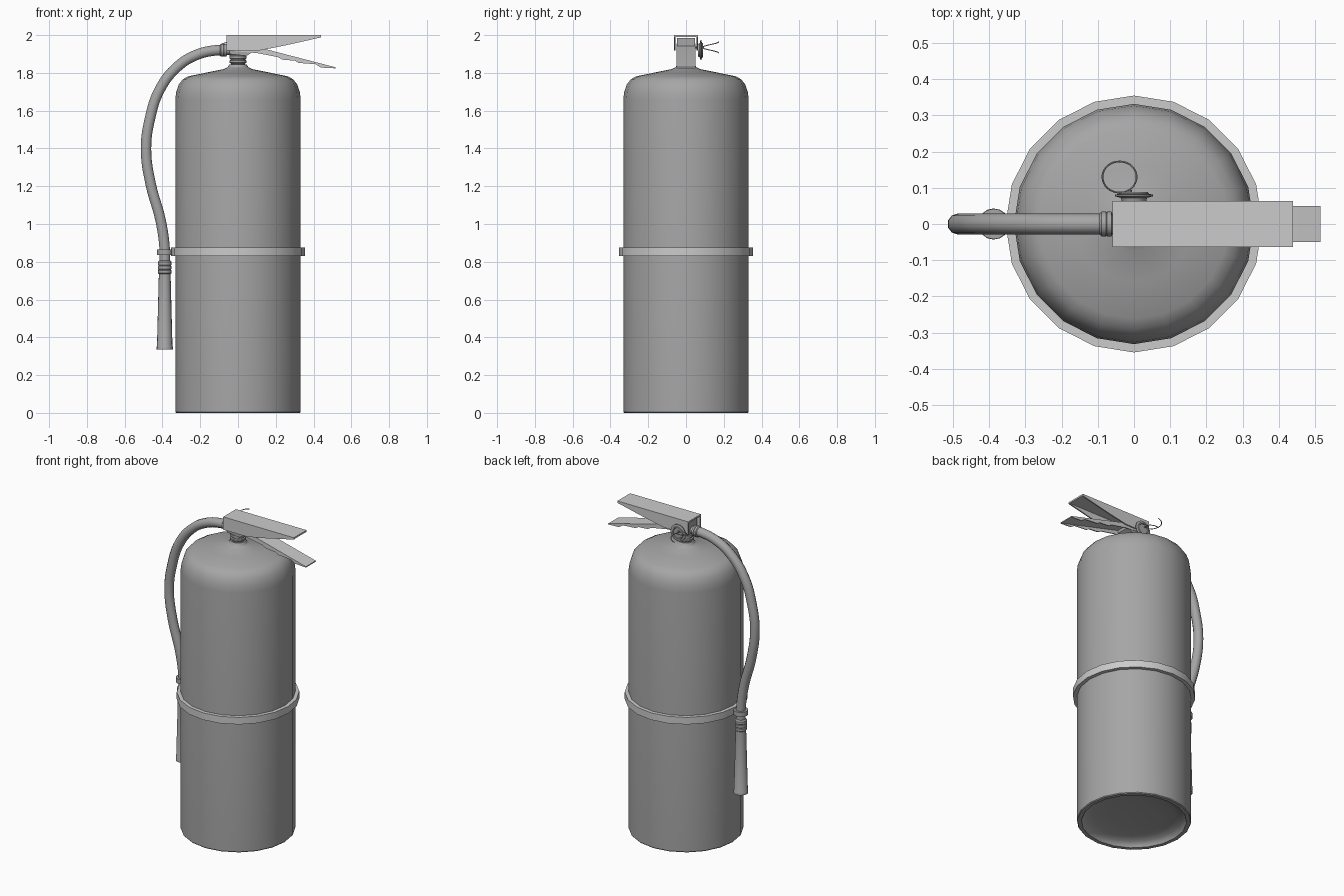
import bpy, bmesh, math
from mathutils import Matrix, Vector

if "Cube" in bpy.data.objects:
    bpy.data.objects.remove(bpy.data.objects["Cube"])


def grey(name, v):
    m = bpy.data.materials.new(name)
    m.diffuse_color = (v, v, v, 1)
    m.use_nodes = True
    m.node_tree.nodes["Principled BSDF"].inputs["Base Color"].default_value = m.diffuse_color
    return m


DARK = grey("dark_paint", .38)
MID = grey("strap_metal", .62)


def finish(name, bm, mat=None, angle=32):
    bmesh.ops.recalc_face_normals(bm, faces=bm.faces)
    me = bpy.data.meshes.new(name)
    bm.to_mesh(me)
    bm.free()
    ob = bpy.data.objects.new(name, me)
    bpy.context.collection.objects.link(ob)
    smooth(ob, mat, angle)


def smooth(ob, mat, angle):
    if mat:
        ob.data.materials.append(mat)
    bpy.ops.object.select_all(action='DESELECT')
    ob.select_set(True)
    bpy.context.view_layer.objects.active = ob
    if ob.type == 'CURVE':
        bpy.ops.object.convert(target='MESH')
    bpy.ops.object.shade_smooth_by_angle(angle=math.radians(angle))


def lathe(name, profile, sides=20, loc=(0, 0, 0), axis=(0, 0, 1), closed=False, mat=DARK):
    """Revolve (radius, height) points about an axis."""
    bm = bmesh.new()
    rings = []
    for r, z in profile:
        if r == 0:
            rings.append([bm.verts.new((0, 0, z))] * sides)
        else:
            rings.append([bm.verts.new((r * math.cos(math.tau * i / sides),
                                        r * math.sin(math.tau * i / sides), z)) for i in range(sides)])
    pairs = list(zip(rings, rings[1:]))
    if closed:
        pairs.append((rings[-1], rings[0]))
    for a, b in pairs:
        for i in range(sides):
            j = (i + 1) % sides
            bm.faces.new(list(dict.fromkeys((a[i], a[j], b[j], b[i]))))
    rot = Vector((0, 0, 1)).rotation_difference(Vector(axis)).to_matrix().to_4x4()
    bm.transform(Matrix.Translation(loc) @ rot)
    finish(name, bm, mat)


def prisms(name, parts, mat=None):
    """Extrude x-z outlines between two y values, all in one object."""
    bm = bmesh.new()
    for pts, y0, y1 in parts:
        a = [bm.verts.new((x, y0, z)) for x, z in pts]
        b = [bm.verts.new((x, y1, z)) for x, z in pts]
        bm.faces.new(a)
        bm.faces.new(b)
        for i in range(len(pts)):
            j = (i + 1) % len(pts)
            bm.faces.new((a[i], a[j], b[j], b[i]))
    finish(name, bm, mat, 20)


def channel(name, side, top, half, t):
    """Downward-open channel: two side plates and a top plate."""
    prisms(name, [(side, -half, -half + t), (side, half - t, half), (top, -half + t, half - t)])


def tube(name, pts, radius, res, mat=DARK):
    cu = bpy.data.curves.new(name, 'CURVE')
    cu.dimensions = '3D'
    cu.bevel_depth, cu.bevel_resolution, cu.resolution_u = radius, res, 6
    cu.use_fill_caps = True
    sp = cu.splines.new('BEZIER')
    sp.bezier_points.add(len(pts) - 1)
    for p, co in zip(sp.bezier_points, pts):
        p.co = co
        p.handle_left_type = p.handle_right_type = 'AUTO'
    ob = bpy.data.objects.new(name, cu)
    bpy.context.collection.objects.link(ob)
    smooth(ob, mat, 50)


# Cylinder with recessed base, rounded shoulder and neck flare
lathe("cylinder", [(0, .05), (.15, .047), (.24, .039), (.28, .028), (.298, .014), (.305, 0), (.328, 0),
                   (.332, .005), (.332, 1.66), (.327, 1.70), (.313, 1.74), (.291, 1.767), (.262, 1.782),
                   (.16, 1.803), (.075, 1.82), (.055, 1.83), (.046, 1.845), (0, 1.845)])

# Strap round the cylinder
lathe("strap", [(.33, .83), (.355, .83), (.355, .875), (.33, .875)], closed=True, mat=MID)

# Neck with collar rings
lathe("neck", [(.036, 1.83), (.038, 1.85), (.046, 1.855), (.046, 1.865), (.039, 1.868), (.039, 1.873),
               (.046, 1.876), (.046, 1.89), (.038, 1.894), (.038, 1.92), (0, 1.92)])

# Valve block held inside the handle
prisms("valve_block", [([(-.045, 1.90), (.045, 1.89), (.085, 1.915), (.085, 1.985), (-.045, 1.985)], -.048, .048)], DARK)

# Carrying handle
channel("carry_handle",
        [(-.06, 2.0), (.44, 2.0), (.44, 1.988), (.243, 1.944), (.11, 1.918), (-.06, 1.918)],
        [(-.06, 2.0), (.44, 2.0), (.44, 1.99), (-.06, 1.99)], .064, .008)

# Squeeze lever with stepped finger grips
channel("squeeze_lever",
        [(-.02, 1.955), (.06, 1.948), (.515, 1.83), (.515, 1.824), (.44, 1.828), (.41, 1.846),
         (.32, 1.853), (.30, 1.866), (.285, 1.866), (.235, 1.87), (.21, 1.884), (.10, 1.905), (-.02, 1.915)],
        [(-.02, 1.955), (.06, 1.948), (.515, 1.83), (.515, 1.824), (.06, 1.940), (-.02, 1.947)], .05, .006)

# Hose and its fitting
HX = -.388
tube("hose", [(-.06, 0, 1.92), (-.12, 0, 1.919), (-.21, 0, 1.899), (-.31, 0, 1.842), (-.41, 0, 1.72),
              (-.468, 0, 1.55), (-.487, 0, 1.395), (-.462, 0, 1.21), (-.41, 0, 1.02), (HX, 0, .865), (HX, 0, .76)],
     .029, 3)
lathe("hose_fitting", [(0, -.05), (.024, -.05), (.024, 0), (.034, .002), (.034, .014), (.032, .016), (.034, .018),
                       (.034, .03), (.029, .035), (0, .035)], 16, (-.06, 0, 1.92), (-1, 0, 0))

# Nozzle, open at the bottom
lathe("nozzle", [(0, .6), (.03, .42), (.038, .335), (.043, .335), (.043, .35), (.041, .354), (.031, .735),
                 (.036, .74), (.036, .755), (.032, .758), (.036, .762), (.036, .777), (.032, .78),
                 (.036, .784), (.036, .80), (.029, .808), (0, .808)], 16, (HX, 0, 0))

# Clip joining the hose to the strap
lathe("hose_clip", [(.027, .835), (.042, .835), (.042, .865), (.027, .865)], 16, (HX, 0, 0), closed=True)
prisms("clip_arm", [([(-.36, .835), (-.335, .835), (-.335, .865), (-.36, .865)], -.018, .018)], DARK)

# Gauge disc on the back of the handle
lathe("gauge", [(0, 0), (.034, 0), (.036, .008), (.053, .013), (.053, .017), (.04, .02), (.038, .025),
                (.032, .025), (.03, .02), (0, .02)], 20, (0, .064, 1.92), (0, 1, 0))

# Pin and its split ring
lathe("pull_pin", [(0, -.06), (.005, -.06), (.005, .03), (0, .03)], 8, (-.01, .064, 1.935), (0, 1, 0))
tube("pin_ring", [(-.04 + .047 * math.sin(math.tau * i / 16), .13 + .043 * math.cos(math.tau * i / 16),
                   1.905 + .06 * i / 16) for i in range(17)], .0025, 1)
